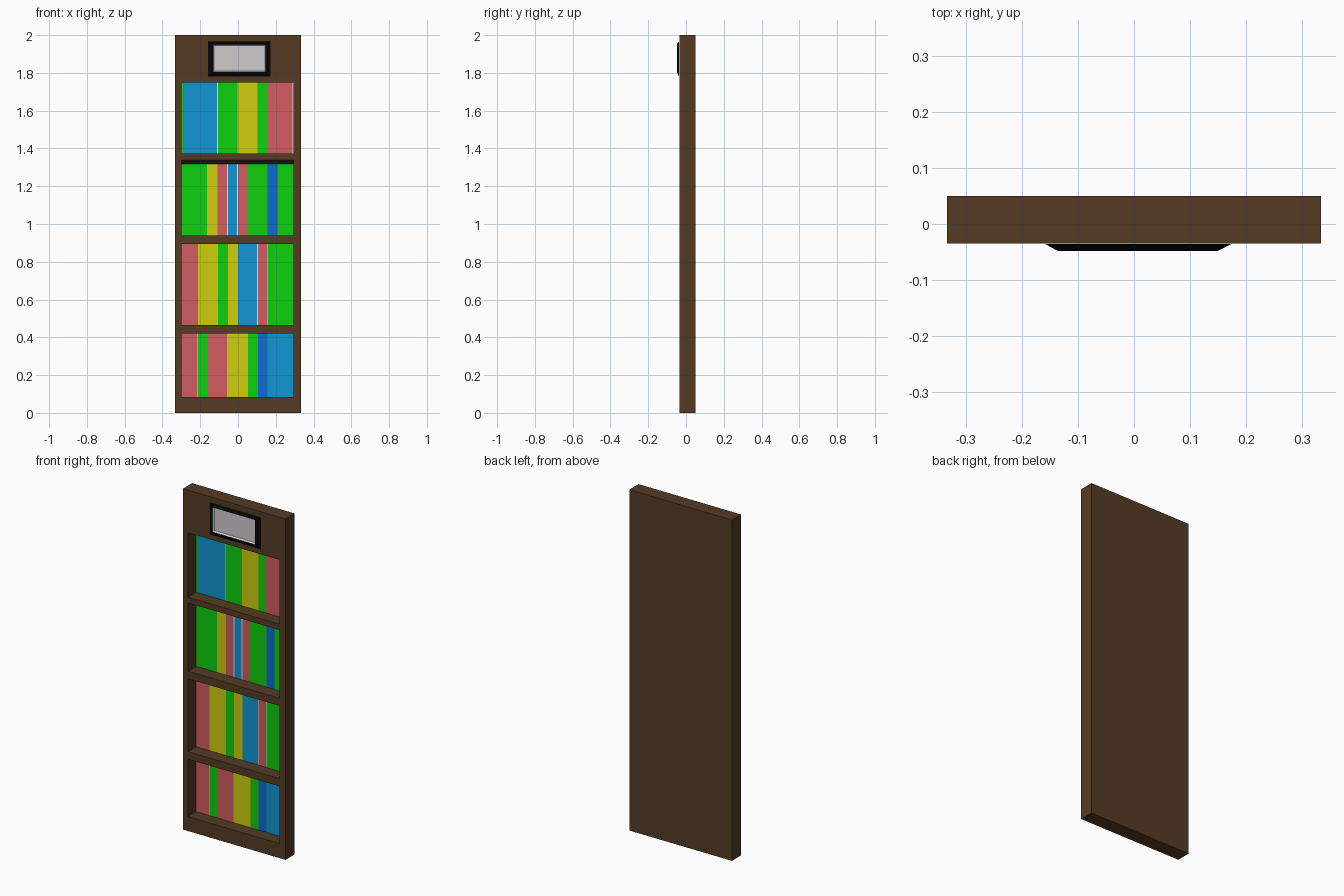
import bpy, bmesh

if "Cube" in bpy.data.objects:
    bpy.data.objects.remove(bpy.data.objects["Cube"])


def make_mat(name, rgb):
    # sRGB 0-255 to linear
    lin = [((c / 255 + 0.055) / 1.055) ** 2.4 if c > 10 else c / 255 / 12.92 for c in rgb]
    m = bpy.data.materials.new(name)
    m.diffuse_color = (*lin, 1)
    m.use_nodes = True
    m.node_tree.nodes["Principled BSDF"].inputs["Base Color"].default_value = m.diffuse_color
    return m


MATS = {
    "W": make_mat("dark_wood", (85, 59, 37)),
    "G": make_mat("green_book", (14, 208, 14)),
    "B": make_mat("sky_blue_book", (16, 150, 210)),
    "D": make_mat("deep_blue_book", (16, 106, 208)),
    "Y": make_mat("yellow_book", (207, 207, 16)),
    "R": make_mat("red_book", (208, 92, 97)),
    "P": make_mat("white_paper", (235, 235, 235)),
    "S": make_mat("grey_panel", (207, 203, 206)),
    "K": make_mat("black_frame", (6, 6, 6)),
}


def finish(name, bm, keys):
    bmesh.ops.recalc_face_normals(bm, faces=bm.faces[:])
    me = bpy.data.meshes.new(name)
    bm.to_mesh(me)
    bm.free()
    for k in keys:
        me.materials.append(MATS[k])
    ob = bpy.data.objects.new(name, me)
    bpy.context.collection.objects.link(ob)
    return ob


def plate(bm, x0, x1, z0, z1, y0, y1, mat=0):
    r = bmesh.ops.create_cube(bm, size=1)
    for v in r["verts"]:
        v.co = (x1 if v.co.x > 0 else x0, y1 if v.co.y > 0 else y0, z1 if v.co.z > 0 else z0)
    for f in {f for v in r["verts"] for f in v.link_faces}:
        f.material_index = mat


FRONT, BACK, DEEP = -0.035, 0.05, 0.043
XS = [-0.333, -0.300, 0.295, 0.333]
ZS = [0, 0.085, 0.421, 0.466, 0.893, 0.938, 1.338, 1.372, 1.75, 2.0]

# Bookcase: front grid, thickened, then shelf openings pushed in
bm = bmesh.new()
grid = [[bm.verts.new((x, FRONT, z)) for x in XS] for z in ZS]
openings = []
for j in range(len(ZS) - 1):
    for i in range(3):
        f = bm.faces.new((grid[j][i], grid[j][i + 1], grid[j + 1][i + 1], grid[j + 1][i]))
        if i == 1 and j in (1, 3, 5, 7):
            openings.append(f)
r = bmesh.ops.extrude_face_region(bm, geom=bm.faces[:], use_keep_orig=True)
for v in [g for g in r["geom"] if isinstance(g, bmesh.types.BMVert)]:
    v.co.y = BACK
for f in bmesh.ops.extrude_discrete_faces(bm, faces=openings)["faces"]:
    for v in f.verts:
        v.co.y = DEEP
        if abs(v.co.z - 1.338) < 0.001:
            v.co.z = 1.317  # sloping ceiling of the second shelf
finish("bookcase", bm, "W")

# Rows of book spines: (bottom, top, [(colour, right edge)])
ROWS = [
    (0.085, 0.421, [("R", -0.215), ("P", -0.211), ("G", -0.160), ("R", -0.058), ("Y", 0.052),
                    ("G", 0.105), ("D", 0.157), ("B", 0.295)]),
    (0.466, 0.893, [("R", -0.213), ("Y", -0.107), ("G", -0.054), ("Y", -0.001), ("B", 0.101),
                    ("P", 0.105), ("R", 0.153), ("P", 0.157), ("G", 0.295)]),
    (0.938, 1.317, [("G", -0.164), ("Y", -0.108), ("R", -0.057), ("P", -0.053), ("B", -0.005),
                    ("P", -0.001), ("R", 0.050), ("G", 0.156), ("D", 0.209), ("G", 0.295)]),
    (1.372, 1.75, [("G", -0.292), ("B", -0.111), ("P", -0.106), ("G", -0.002), ("Y", 0.104),
                   ("G", 0.154), ("R", 0.288), ("P", 0.295)]),
]
KEYS = "GBDYRP"
for n, (z0, z1, spines) in enumerate(ROWS):
    bm = bmesh.new()
    x = -0.300
    for key, x1 in spines:
        plate(bm, x, x1, z0, z1, DEEP - 0.002, DEEP, KEYS.index(key))
        x = x1
    finish(f"book_row_{n + 1}", bm, KEYS)

# Sign on top: bevelled black frame around a sunken pale panel
bm = bmesh.new()
LOOPS = [  # y, x0, x1, z0, z1
    (FRONT - 0.001, -0.158, 0.173, 1.780, 1.966),
    (-0.0485, -0.135, 0.148, 1.802, 1.952),
    (-0.0485, -0.132, 0.145, 1.805, 1.949),
    (-0.0365, -0.126, 0.143, 1.809, 1.946),
]
rings = [[bm.verts.new(p) for p in ((a, y, c), (b, y, c), (b, y, d), (a, y, d))]
         for y, a, b, c, d in LOOPS]
for n in range(3):
    for i in range(4):
        k = (i + 1) % 4
        f = bm.faces.new((rings[n][i], rings[n][k], rings[n + 1][k], rings[n + 1][i]))
        f.material_index = 1 if n == 2 else 0
bm.faces.new(rings[3]).material_index = 2
bm.faces.new(rings[0][::-1])
finish("sign_panel", bm, "KPS")
